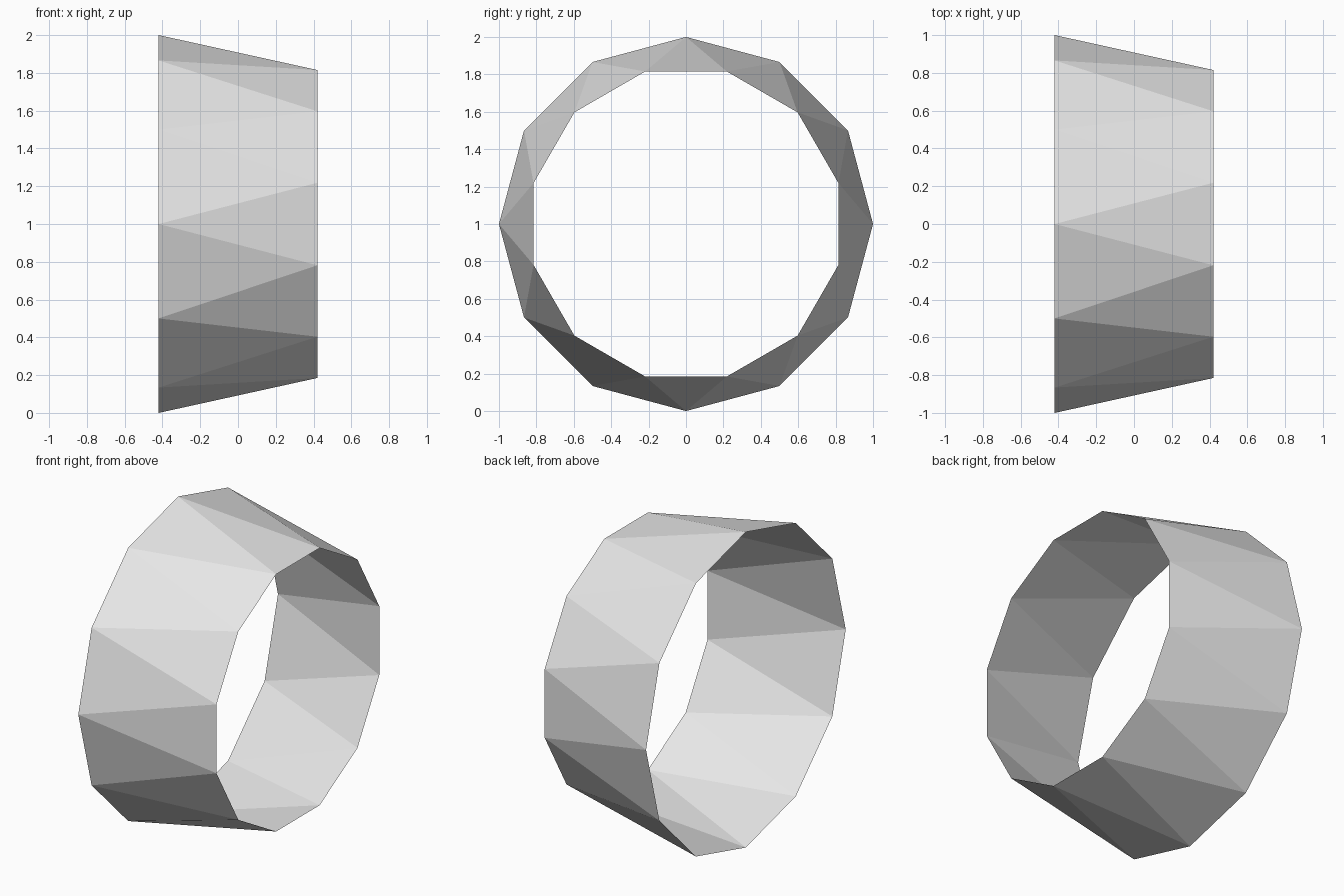
import bpy
import bmesh
import math

cube = bpy.data.objects.get("Cube")
if cube:
    bpy.data.objects.remove(cube, do_unlink=True)

SIDES = 12
HALF_WIDTH = 0.42
WIDE_RADIUS = 1.0
NARROW_RADIUS = 0.844

# Plain grey material
grey = bpy.data.materials.new("light grey")
grey.use_nodes = True
colour = (0.8, 0.8, 0.8, 1)
grey.diffuse_color = colour
grey.node_tree.nodes["Principled BSDF"].inputs["Base Color"].default_value = colour


def ring(bm, x, radius, turn):
    """Add a ring of vertices around the x axis, turned by a share of one side."""
    verts = []
    for i in range(SIDES):
        a = (i + turn) * math.tau / SIDES
        verts.append(bm.verts.new((x, radius * math.sin(a), 1 + radius * math.cos(a))))
    return verts


# Open tapered band: two rings half a side apart, joined by triangles
bm = bmesh.new()
wide = ring(bm, -HALF_WIDTH, WIDE_RADIUS, 0)
narrow = ring(bm, HALF_WIDTH, NARROW_RADIUS, 0.5)
for i in range(SIDES):
    j = (i + 1) % SIDES
    bm.faces.new((wide[i], narrow[i], wide[j]))
    bm.faces.new((wide[j], narrow[i], narrow[j]))

# Point every face outwards
bm.normal_update()
for face in bm.faces:
    c = face.calc_center_median()
    if face.normal.y * c.y + face.normal.z * (c.z - 1) < 0:
        face.normal_flip()

mesh = bpy.data.meshes.new("faceted_band")
bm.to_mesh(mesh)
bm.free()
mesh.materials.append(grey)
band = bpy.data.objects.new("faceted_band", mesh)
bpy.context.collection.objects.link(band)
